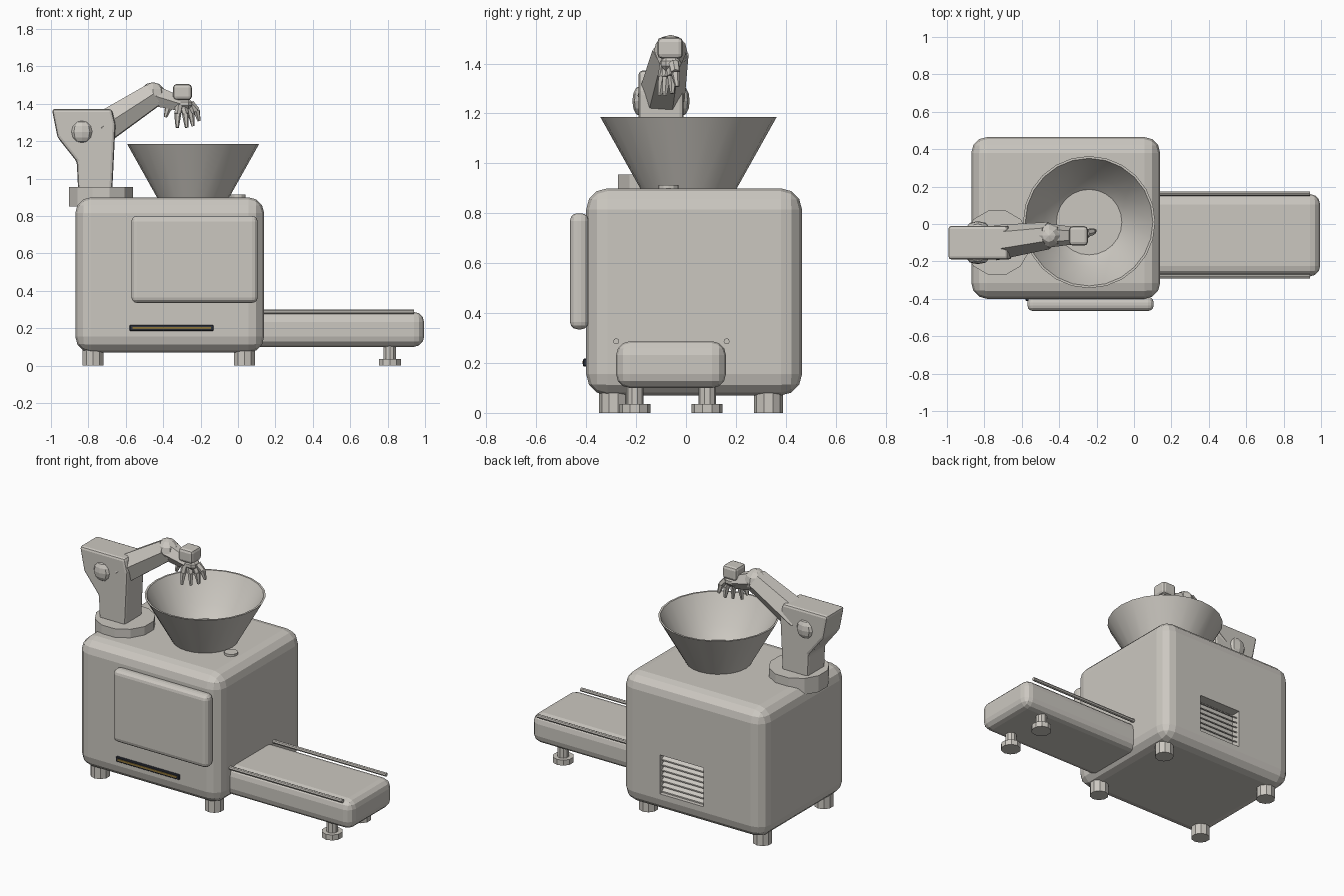
import bpy, bmesh, math
from mathutils import Vector

if "Cube" in bpy.data.objects:
    bpy.data.objects.remove(bpy.data.objects["Cube"], do_unlink=True)


def material(name, rgb):
    m = bpy.data.materials.new(name)
    m.use_nodes = True
    m.diffuse_color = (*rgb, 1)
    m.node_tree.nodes["Principled BSDF"].inputs["Base Color"].default_value = (*rgb, 1)
    return m


grey = material("warm_grey", (0.60, 0.575, 0.53))
navy = material("dark_navy", (0.03, 0.035, 0.05))
gold = material("dull_gold", (0.28, 0.18, 0.04))


def finish(name, bm, mat=grey, smooth=None):
    bmesh.ops.recalc_face_normals(bm, faces=bm.faces)
    mesh = bpy.data.meshes.new(name)
    bm.to_mesh(mesh)
    bm.free()
    ob = bpy.data.objects.new(name, mesh)
    bpy.context.collection.objects.link(ob)
    mesh.materials.append(mat)
    bpy.ops.object.select_all(action="DESELECT")
    ob.select_set(True)
    bpy.context.view_layer.objects.active = ob
    if smooth:
        bpy.ops.object.shade_smooth_by_angle(angle=math.radians(smooth))
    return ob


def bevel(bm, width, segments):
    if width:
        bmesh.ops.bevel(bm, geom=bm.edges[:], offset=width, segments=segments,
                        profile=0.5, affect="EDGES", clamp_overlap=True)


def box(name, lo, hi, width=0, segments=3, mat=grey):
    bm = bmesh.new()
    bmesh.ops.create_cube(bm, size=1)
    for v in bm.verts:
        v.co = [a + (b - a) * (c + 0.5) for a, b, c in zip(lo, hi, v.co)]
    bevel(bm, width, segments)
    return finish(name, bm, mat)


def rod(name, a, b, r1, r2=None, sides=8, turn=0, smooth=None):
    """Tapered prism between two points."""
    a, b = Vector(a), Vector(b)
    axis = b - a
    bm = bmesh.new()
    bmesh.ops.create_cone(bm, cap_ends=True, segments=sides, radius1=r1,
                          radius2=r1 if r2 is None else r2, depth=axis.length)
    spin = Vector((0, 0, 1)).rotation_difference(axis).to_matrix()
    c, s = math.cos(turn), math.sin(turn)
    for v in bm.verts:
        x, y, z = v.co
        v.co = (a + b) / 2 + spin @ Vector((c * x - s * y, s * x + c * y, z))
    return finish(name, bm, smooth=smooth)


def ball(name, centre, size, u=8, v=6):
    bm = bmesh.new()
    bmesh.ops.create_uvsphere(bm, u_segments=u, v_segments=v, radius=1)
    for p in bm.verts:
        p.co = Vector(centre) + Vector([k * s for k, s in zip(p.co, size)])
    return finish(name, bm)


# Main housing, with the vent recess cut into its back
body = box("housing", (-0.87, -0.40, 0.07), (0.14, 0.465, 0.90), 0.085)
cutter = box("vent_cutter", (-0.45, 0.40, 0.19), (-0.14, 0.60, 0.44))
cutter.hide_render = True
cut = body.modifiers.new("vent", "BOOLEAN")
cut.operation, cut.object, cut.solver = "DIFFERENCE", cutter, "EXACT"
bpy.context.view_layer.objects.active = body
bpy.ops.object.modifier_apply(modifier=cut.name)
bpy.data.objects.remove(cutter, do_unlink=True)

# Slanted vent louvres
for i in range(7):
    z = 0.205 + i * 0.034
    bm = bmesh.new()
    ring = [(0.40, z + 0.018), (0.445, z - 0.012), (0.445, z - 0.004), (0.40, z + 0.026)]
    face = bm.faces.new([bm.verts.new((-0.45, y, h)) for y, h in ring])
    ext = bmesh.ops.extrude_face_region(bm, geom=[face])["geom"]
    for v in ext:
        if isinstance(v, bmesh.types.BMVert):
            v.co.x = -0.14
    finish(f"vent_louvre_{i + 1}", bm)

# Housing feet
for x in (-0.775, 0.035):
    for y in (-0.29, 0.33):
        rod("housing_foot", (x, y, 0), (x, y, 0.12), 0.058, sides=10)

# Front door and indicator strip
box("front_door", (-0.57, -0.465, 0.335), (0.105, -0.39, 0.80), 0.03)
box("strip_frame", (-0.58, -0.412, 0.185), (-0.13, -0.39, 0.217), 0.004, 1, navy)
box("strip_light", (-0.565, -0.415, 0.195), (-0.145, -0.408, 0.207), mat=gold)

# Conveyor with side rails and feet
box("conveyor", (0.06, -0.28, 0.10), (0.995, 0.16, 0.287), 0.055)
for y in (-0.28, 0.163):
    rod("conveyor_rail", (0.12, y, 0.287), (0.94, y, 0.287), 0.012)
for y in (-0.205, 0.085):
    rod("conveyor_post", (0.812, y, 0.02), (0.812, y, 0.13), 0.035, sides=10)
    rod("conveyor_foot", (0.812, y, 0), (0.812, y, 0.035), 0.062, sides=10)

# Hopper bowl, turned from a profile
bm = bmesh.new()
profile = [(0, 0.89), (0.188, 0.89), (0.353, 1.185), (0.341, 1.185),
           (0.24, 1.01), (0.175, 0.95), (0, 0.95)]
pts = [bm.verts.new((r - 0.24, 0.01, z)) for r, z in profile]
edges = [bm.edges.new(p) for p in zip(pts, pts[1:])]
bmesh.ops.spin(bm, geom=pts + edges, cent=(-0.24, 0.01, 0), axis=(0, 0, 1),
               angle=math.tau, steps=24)
bmesh.ops.remove_doubles(bm, verts=bm.verts[:], dist=0.0005)
finish("hopper", bm, smooth=35)
rod("top_button", (0, -0.07, 0.89), (0, -0.07, 0.914), 0.04, sides=12)

# Arm turntable and shoulder column
rod("arm_turntable", (-0.732, -0.10, 0.85), (-0.732, -0.10, 0.955), 0.178, sides=12, turn=math.pi / 12)
bm = bmesh.new()
outline = [(-0.995, 1.372), (-0.675, 1.372), (-0.655, 1.29), (-0.672, 0.94),
           (-0.855, 0.94), (-0.862, 1.09), (-0.965, 1.22)]
face = bm.faces.new([bm.verts.new((x, -0.19, z)) for x, z in outline])
for v in bmesh.ops.extrude_face_region(bm, geom=[face])["geom"]:
    if isinstance(v, bmesh.types.BMVert):
        v.co.y = -0.01
bmesh.ops.recalc_face_normals(bm, faces=bm.faces)
bevel(bm, 0.016, 2)
finish("shoulder_column", bm)
for y in (-0.185, -0.015):
    ball("shoulder_bolt", (-0.835, y, 1.25), (0.06, 0.03, 0.06))

# Jointed arm
shoulder, elbow, wrist = (-0.74, -0.10, 1.26), (-0.455, -0.062, 1.445), (-0.31, -0.062, 1.40)
rod("upper_arm", shoulder, elbow, 0.095, 0.073, 6)
ball("elbow", elbow, (0.07, 0.068, 0.07))
rod("forearm", elbow, wrist, 0.064, 0.045, 6)
box("hand_block", (-0.347, -0.115, 1.42), (-0.247, -0.012, 1.505), 0.018, 2)
box("palm", (-0.35, -0.10, 1.37), (-0.245, -0.022, 1.43), 0.02, 1)

# Fingers fan out below the palm: (knuckle x, tip x, tip y, tip z)
fingers = [(-0.34, -0.388, -0.07, 1.328), (-0.315, -0.325, -0.105, 1.272),
           (-0.295, -0.275, -0.085, 1.272), (-0.275, -0.24, -0.055, 1.28),
           (-0.255, -0.208, -0.035, 1.308)]
for kx, tx, ty, tz in fingers:
    root = Vector((kx, (ty - 0.062) / 2, 1.40))
    tip = Vector((tx, ty, tz))
    mid = root.lerp(tip, 0.5) + Vector(((tx - kx) * 0.2, 0, 0.01))
    rod("finger_base", root, mid, 0.022, 0.019, 6)
    rod("finger_tip", mid, tip, 0.019, 0.009, 6)
